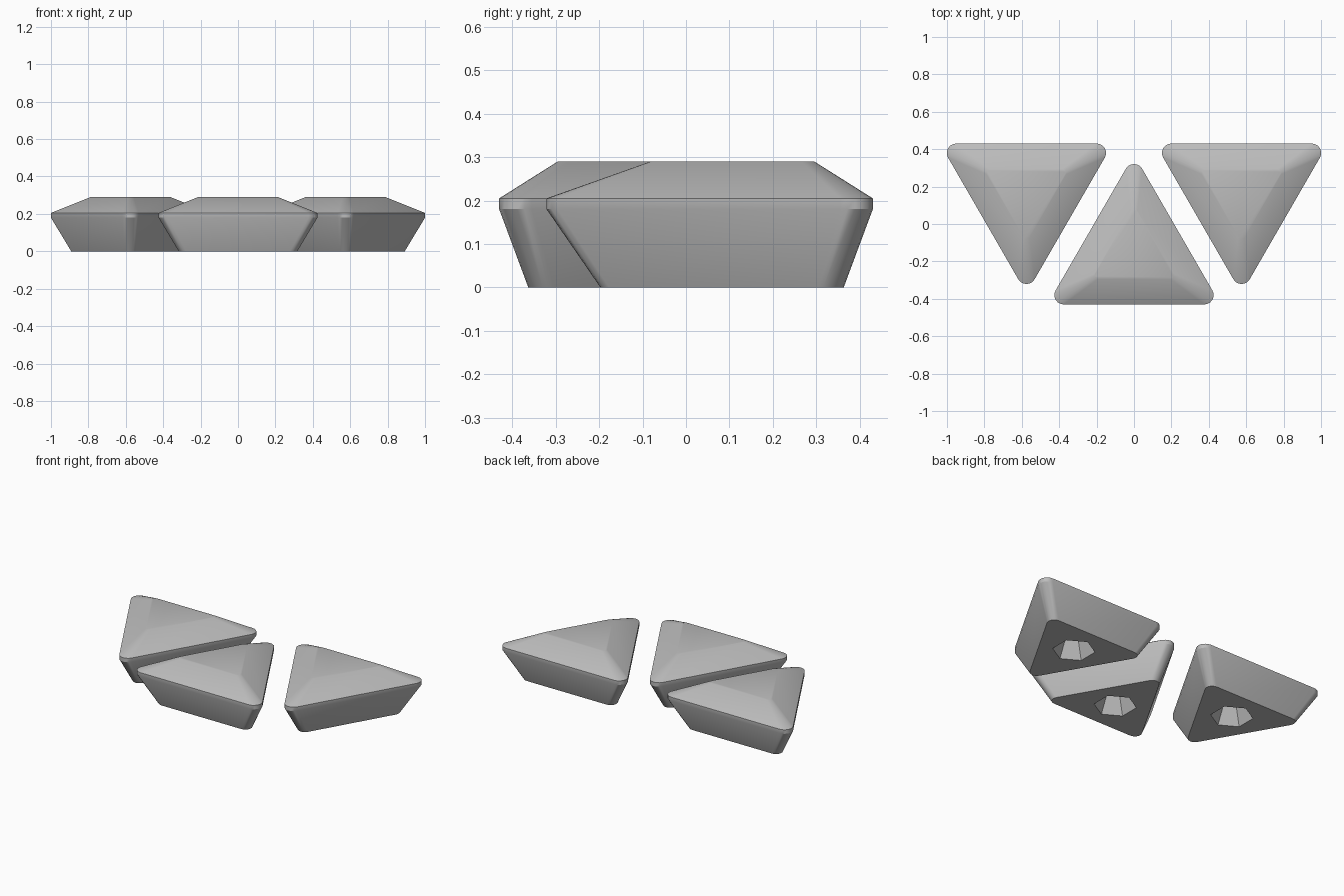
import bpy
import bmesh
from math import radians, cos, sin, pi
from mathutils import Vector

cube = bpy.data.objects.get("Cube")
if cube:
    bpy.data.objects.remove(cube, do_unlink=True)

grey = bpy.data.materials.new("matte grey")
grey.use_nodes = True
colour = (0.5, 0.5, 0.5, 1.0)
grey.diffuse_color = colour
grey.node_tree.nodes["Principled BSDF"].inputs["Base Color"].default_value = colour

ARC = 6  # segments on each rounded corner


def rounded_triangle(bm, inradius, fillet, z):
    """Ring of verts: equilateral triangle with filleted corners."""
    ring = []
    for corner in (90, 210, 330):
        a = radians(corner)
        centre = Vector((cos(a), sin(a), 0)) * 2 * (inradius - fillet)
        for i in range(ARC + 1):
            t = a + radians(-60 + 120 * i / ARC)
            ring.append(bm.verts.new(centre + Vector((cos(t) * fillet, sin(t) * fillet, z))))
    return ring


def hexagon(bm, radius, z):
    """Ring of verts: hexagon with a point along y."""
    angles = [radians(30 + 60 * i) for i in range(6)]
    return [bm.verts.new((radius * cos(a), radius * sin(a), z)) for a in angles]


def bridge(bm, low, high):
    n = len(low)
    for i in range(n):
        j = (i + 1) % n
        bm.faces.new((low[i], low[j], high[j], high[i]))


def ring_edges(bm, ring):
    return [bm.edges.get((ring[i - 1], ring[i])) for i in range(len(ring))]


bm = bmesh.new()

# Body: flared wall, short upright rim, sloped crown, flat top
sections = [(0.2, 0.04, 0), (0.267, 0.05, 0.18), (0.267, 0.05, 0.205), (0.132, 0.02, 0.29)]
rings = [rounded_triangle(bm, *s) for s in sections]
for low, high in zip(rings, rings[1:]):
    bridge(bm, low, high)
bm.faces.new(rings[-1])

# Tapered hexagonal recess in the underside
mouth, roof = hexagon(bm, 0.12, 0), hexagon(bm, 0.075, 0.1)
bridge(bm, mouth, roof)
bm.faces.new(roof)

# Underside around the recess
bmesh.ops.triangle_fill(bm, use_beauty=True, normal=(0, 0, -1),
                        edges=ring_edges(bm, rings[0]) + ring_edges(bm, mouth))
bmesh.ops.recalc_face_normals(bm, faces=bm.faces)

mesh = bpy.data.meshes.new("triangle_block")
bm.to_mesh(mesh)
bm.free()
mesh.materials.append(grey)

# Front block points backwards, the rear pair point forwards
for name, x, y, turn in (("front_block", 0, -0.163, 0),
                         ("rear_left_block", 0.575, 0.163, pi),
                         ("rear_right_block", -0.575, 0.163, pi)):
    block = bpy.data.objects.new(name, mesh.copy())
    block.location = (x, y, 0)
    block.rotation_euler.z = turn
    bpy.context.collection.objects.link(block)
    bpy.ops.object.select_all(action='DESELECT')
    block.select_set(True)
    bpy.context.view_layer.objects.active = block
    bpy.ops.object.shade_smooth_by_angle(angle=radians(30))
